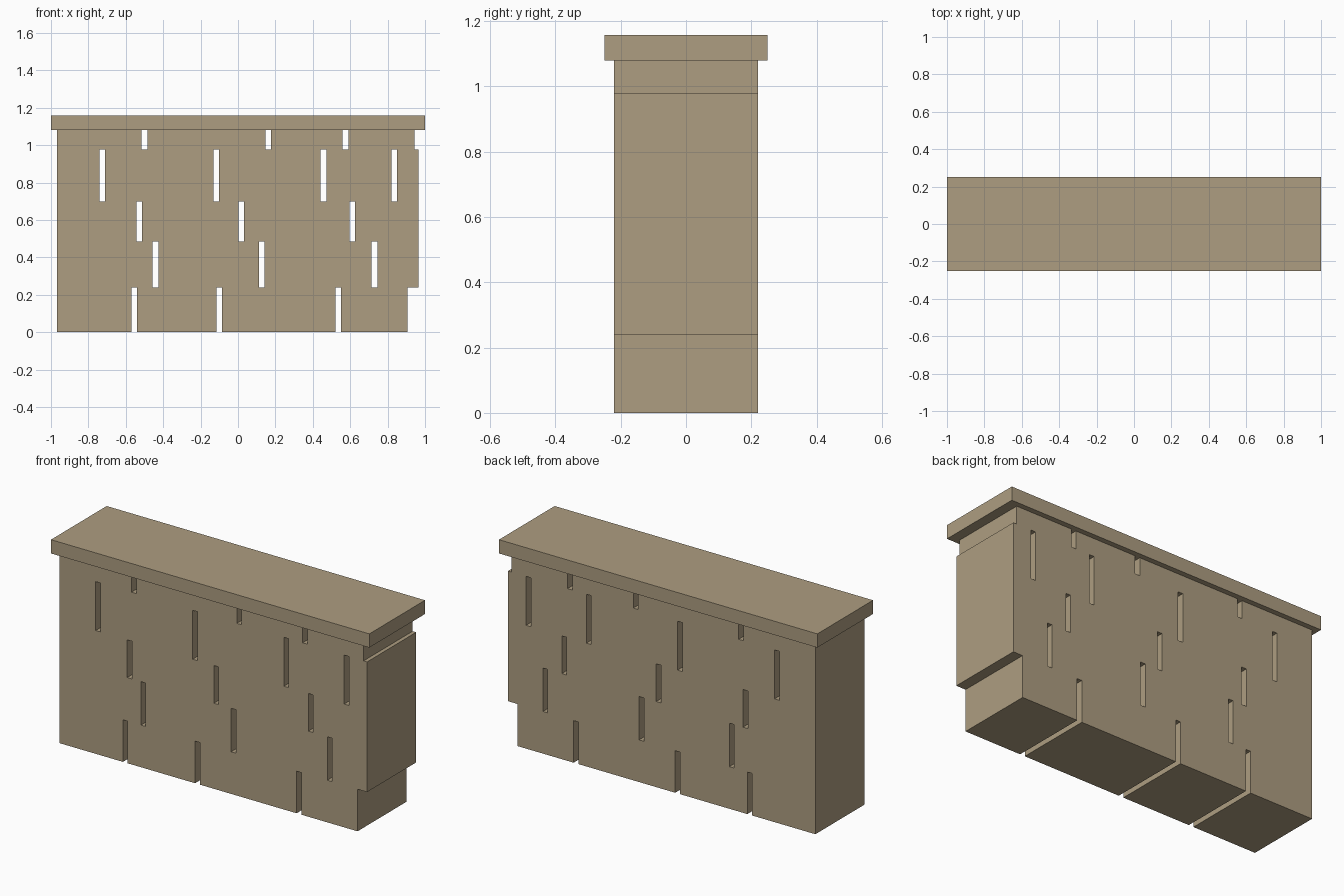
import bpy
import bmesh
from mathutils import Vector

if "Cube" in bpy.data.objects:
    bpy.data.objects.remove(bpy.data.objects["Cube"])

stone = bpy.data.materials.new("tan_stone")
stone.diffuse_color = (0.42, 0.34, 0.22, 1.0)
stone.use_nodes = True
stone.node_tree.nodes["Principled BSDF"].inputs["Base Color"].default_value = stone.diffuse_color


def add_blocks(name, boxes):
    """One object made of axis-aligned boxes (x0, x1, y_half, z0, z1)."""
    bm = bmesh.new()
    for x0, x1, yh, z0, z1 in boxes:
        ret = bmesh.ops.create_cube(bm, size=1.0)
        bmesh.ops.scale(bm, vec=Vector((x1 - x0, 2 * yh, z1 - z0)), verts=ret["verts"])
        bmesh.ops.translate(bm, vec=Vector(((x0 + x1) / 2, 0, (z0 + z1) / 2)), verts=ret["verts"])
    mesh = bpy.data.meshes.new(name)
    bm.to_mesh(mesh)
    bm.free()
    mesh.materials.append(stone)
    obj = bpy.data.objects.new(name, mesh)
    bpy.context.collection.objects.link(obj)
    return obj


LEFT, DEPTH, GAP = -0.967, 0.22, 0.03

# Stone courses: bottom, top, right end, centres of the open joints
courses = [
    (0.0, 0.239, 0.905, (-0.554, -0.101, 0.537)),
    (0.239, 0.486, 0.965, (-0.441, 0.126, 0.730)),
    (0.486, 0.70, 0.965, (-0.527, 0.018, 0.611)),
    (0.70, 0.978, 0.965, (-0.725, -0.116, 0.457, 0.836)),
    (0.978, 1.08, 0.943, (-0.500, 0.162, 0.575)),
]
for i, (z0, z1, right, joints) in enumerate(courses, 1):
    starts = [LEFT] + [j + GAP / 2 for j in joints]
    ends = [j - GAP / 2 for j in joints] + [right]
    add_blocks(f"stone_course_{i}", [(a, b, DEPTH, z0, z1) for a, b in zip(starts, ends)])

# Overhanging coping slab
add_blocks("coping_slab", [(-1.0, 1.0, 0.25, 1.08, 1.158)])
